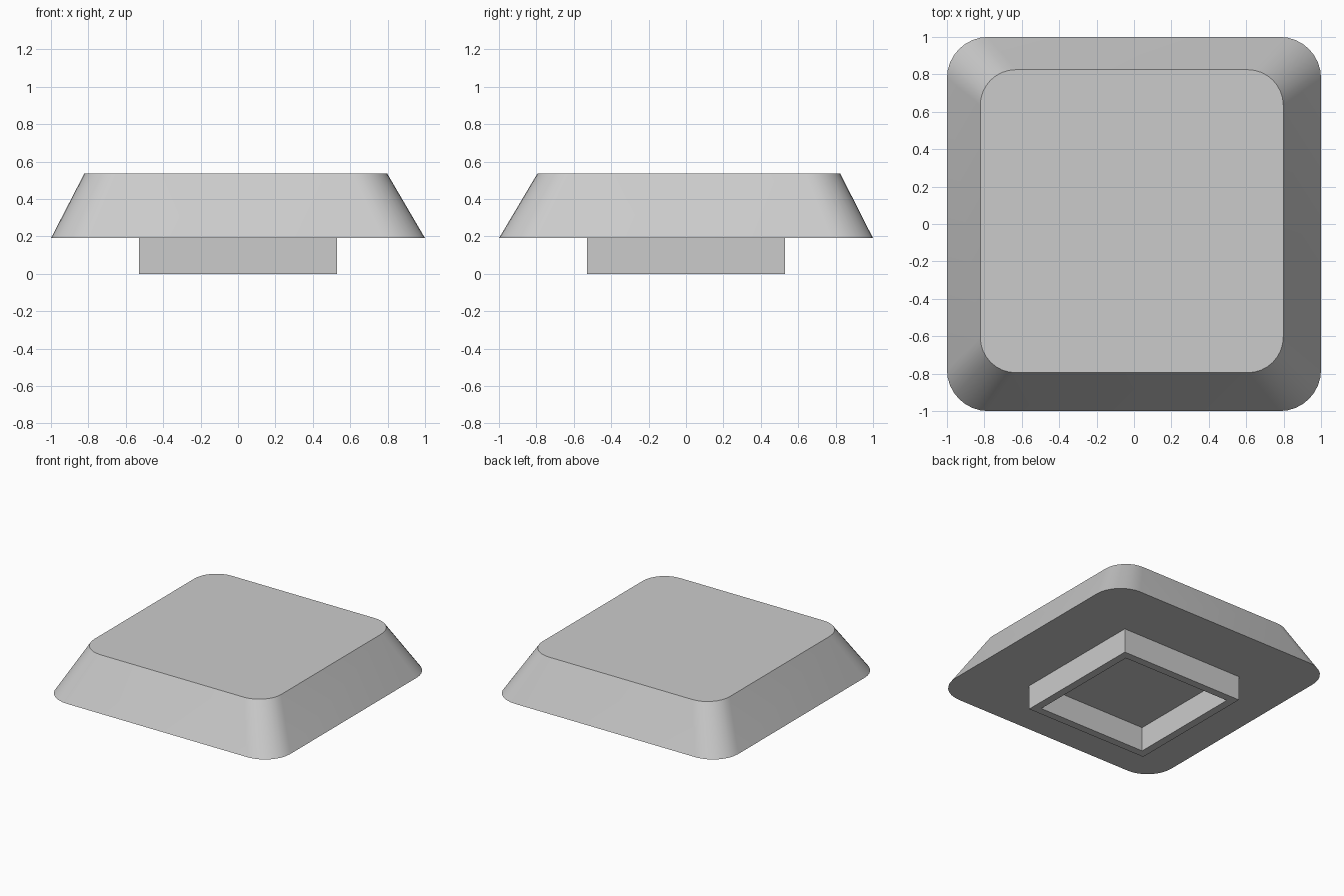
import bpy
import bmesh
from math import cos, sin, pi, radians

default_cube = bpy.data.objects.get("Cube")
if default_cube:
    bpy.data.objects.remove(default_cube, do_unlink=True)

# Single grey plastic
plastic = bpy.data.materials.new("grey_plastic")
plastic.use_nodes = True
GREY = (0.6, 0.6, 0.6, 1)
plastic.diffuse_color = GREY
plastic.node_tree.nodes["Principled BSDF"].inputs["Base Color"].default_value = GREY


def rounded_square(half, radius, cx=0, cy=0, steps=8):
    """Counter-clockwise outline; a zero radius gives four sharp corners."""
    points = []
    inner = half - radius
    for corner, (sx, sy) in enumerate([(1, 1), (-1, 1), (-1, -1), (1, -1)]):
        for i in range(steps + 1 if radius else 1):
            a = (corner + i / steps) * pi / 2
            points.append((cx + sx * inner + radius * cos(a),
                           cy + sy * inner + radius * sin(a)))
    return points


def make_object(name, bm):
    bmesh.ops.recalc_face_normals(bm, faces=bm.faces)
    mesh = bpy.data.meshes.new(name)
    bm.to_mesh(mesh)
    bm.free()
    mesh.materials.append(plastic)
    obj = bpy.data.objects.new(name, mesh)
    bpy.context.collection.objects.link(obj)
    return obj


def add_ring(bm, outline, z):
    return [bm.verts.new((x, y, z)) for x, y in outline]


def bridge(bm, a, b):
    n = len(a)
    for i in range(n):
        j = (i + 1) % n
        bm.faces.new((a[i], a[j], b[j], b[i]))


CAP_BASE, CAP_TOP = 0.19, 0.535

# Tapered cap with rounded corners and a slightly offset top
bm = bmesh.new()
base = add_ring(bm, rounded_square(1.0, 0.22), CAP_BASE)
top = add_ring(bm, rounded_square(0.81, 0.19, -0.012, 0.015), CAP_TOP)
bridge(bm, base, top)
bm.faces.new(base)
bm.faces.new(top)
cap = make_object("cap", bm)

# Hollow square stem, open at the bottom
bm = bmesh.new()
outer, inner = rounded_square(0.528, 0), rounded_square(0.467, 0)
rings = [add_ring(bm, outline, z) for outline, z in
         [(outer, CAP_BASE), (outer, 0), (inner, 0), (inner, CAP_BASE)]]
for i in range(4):
    bridge(bm, rings[i], rings[(i + 1) % 4])
make_object("stem", bm)

# Smooth corners, crisp rims
bpy.ops.object.select_all(action="DESELECT")
cap.select_set(True)
bpy.context.view_layer.objects.active = cap
bpy.ops.object.shade_smooth_by_angle(angle=radians(30))
